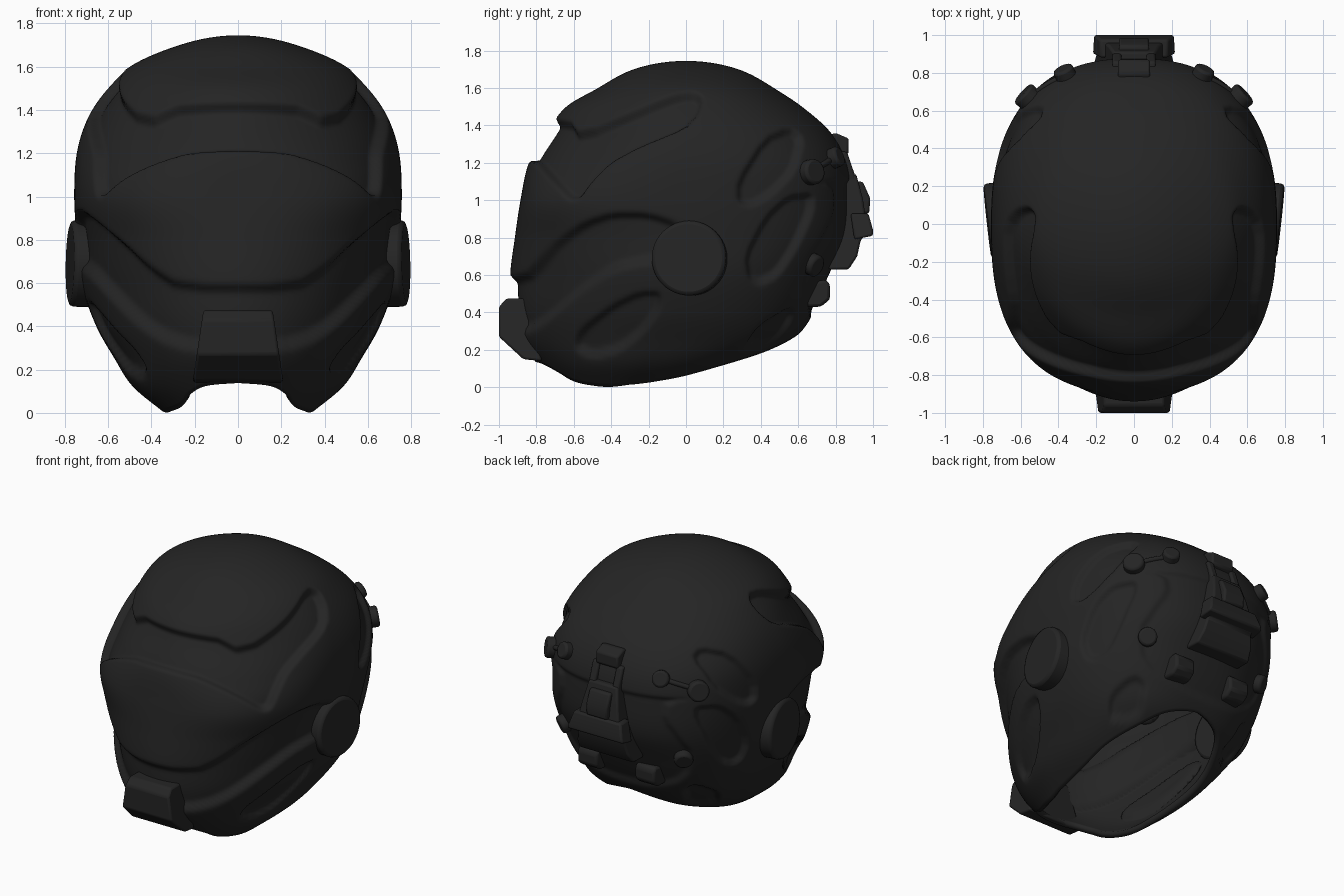
import bpy, bmesh, math
from mathutils import Vector

cube = bpy.data.objects.get("Cube")
if cube:
    bpy.data.objects.remove(cube, do_unlink=True)

black = bpy.data.materials.new("matte_black")
black.use_nodes = True
shade = (0.018, 0.018, 0.018, 1)
black.diffuse_color = shade
black.node_tree.nodes["Principled BSDF"].inputs["Base Color"].default_value = shade

TOP = 1.745


def add_object(name, bm, bevel=0.0, angle=35):
    mesh = bpy.data.meshes.new(name)
    bm.to_mesh(mesh)
    bm.free()
    mesh.materials.append(black)
    obj = bpy.data.objects.new(name, mesh)
    bpy.context.collection.objects.link(obj)
    if bevel:
        mod = obj.modifiers.new("soft_edges", 'BEVEL')
        mod.width, mod.segments = bevel, 2
    bpy.ops.object.select_all(action='DESELECT')
    obj.select_set(True)
    bpy.context.view_layer.objects.active = obj
    bpy.ops.object.shade_smooth_by_angle(angle=math.radians(angle))
    return obj


def spline(keys, values, t):
    """Smooth interpolation through the given keys."""
    i = 0
    while i < len(keys) - 2 and t > keys[i + 1]:
        i += 1

    def slope(k):
        a, b = max(k - 1, 0), min(k + 1, len(keys) - 1)
        return (values[b] - values[a]) / (keys[b] - keys[a])
    h = keys[i + 1] - keys[i]
    s = (t - keys[i]) / h
    low, high = values[i], values[i + 1]
    ease = s * s * (3 - 2 * s)
    return (low + (high - low) * ease + h * s * (1 - s) ** 2 * slope(i)
            - h * s * s * (1 - s) * slope(i + 1))


def drop(z):
    return math.sqrt(max(0, 1 - z / TOP))


# Shell sections: height, half width, front, back, centre, front and back squareness
sections = [
    (TOP, 0, 0, 0, 0, 2, 2), (1.7, .27, -.28, .28, 0, 2, 2), (1.6, .5, -.47, .47, 0, 1.95, 2.1),
    (1.5, .605, -.64, .62, 0, 1.85, 2.2), (1.36, .695, -.745, .775, 0, 1.85, 2.3),
    (1.2, .745, -.84, .86, 0, 2.1, 2.4), (1, .757, -.885, .885, 0, 2.6, 2.4),
    (.8, .745, -.915, .87, 0, 2.25, 2.4), (.6, .725, -.94, .785, -.02, 2, 2.4),
    (.4, .655, -.935, .685, -.05, 2, 2.5), (.25, .57, -.89, .57, -.12, 2, 2.7),
    (.12, .485, -.79, .36, -.22, 2, 2.6), (0, .34, -.68, .15, -.32, 2, 2.4)]
section_keys = [drop(s[0]) for s in sections]
section_cols = list(zip(*sections))

# Lower rim: angle from the front, height
rim = [(0, .135), (18, .12), (30, .08), (40, .035), (55, .01), (80, 0), (110, .045),
       (130, .11), (150, .18), (165, .25), (180, .3)]
rim_keys, rim_heights = zip(*rim)


def shell_point(angle, u):
    w, front, back, mid, fore, aft = (spline(section_keys, c, u) for c in section_cols[1:])
    c = math.cos(angle)
    p = 2 / (fore if c > 0 else aft)
    x = w * max(0, math.sin(angle)) ** p
    y = mid + ((front if c > 0 else back) - mid) * abs(c) ** p
    return Vector((x, y, TOP * (1 - u * u)))


def rounded(points):
    """Cut the corners of a closed outline once."""
    out = []
    for i, a in enumerate(points):
        a, b = Vector(a), Vector(points[(i + 1) % len(points)])
        out += [a.lerp(b, .2), a.lerp(b, .8)]
    return out


def depth_inside(outline, y, z):
    """Distance to the outline, positive inside and zero outside."""
    inside, best = False, 9.0
    for i, b in enumerate(outline):
        a = outline[i - 1]
        dy, dz = b.x - a.x, b.y - a.y
        py, pz = y - a.x, z - a.y
        t = min(1, max(0, (py * dy + pz * dz) / (dy * dy + dz * dz)))
        best = min(best, (py - dy * t) ** 2 + (pz - dz * t) ** 2)
        if (a.y > z) != (b.y > z) and y < a.x + dy * (z - a.y) / dz:
            inside = not inside
    return math.sqrt(best) if inside else 0.0


# Recesses as side outlines with a depth and a wall width
brow_band = [(-1.1, 1.24), (-.83, 1.22), (-.72, 1.1), (-.63, 1), (-.57, 1), (-.5, 1.1),
             (-.4, 1.2), (-.25, 1.28), (0, 1.38), (.08, 1.47), (.1, 1.55), (.05, 1.59),
             (-.05, 1.58), (-.2, 1.52), (-.57, 1.36), (-.63, 1.44), (-1.1, 1.46)]
cheek_channel = [(-1.1, .6), (-.88, .6), (-.8, .68), (-.7, .79), (-.55, .89), (-.4, .94),
                 (-.2, .94), (-.02, .88), (0, .66), (-.2, .66), (-.38, .62), (-.55, .51),
                 (-.75, .34), (-.86, .28), (-1.1, .28)]
jaw_pocket = [(-.61, .2), (-.58, .3), (-.4, .44), (-.25, .51), (-.13, .51), (-.13, .42),
              (-.22, .29), (-.35, .19), (-.5, .15)]
side_oval = [(.33, .57), (.31, .7), (.42, .91), (.55, 1.03), (.69, 1.04), (.69, .94),
             (.6, .74), (.5, .59), (.4, .54)]
upper_oval = [(.27, .98), (.27, 1.1), (.42, 1.34), (.56, 1.4), (.64, 1.34), (.59, 1.15),
              (.46, 1.02), (.35, .96)]
lower_oval = [(.3, .21), (.38, .33), (.56, .44), (.6, .38), (.5, .23), (.4, .19)]
rear_panel = [(.64, 1.1), (.78, 1.07), (.79, .95), (.72, .8), (.65, .7), (.61, .5),
              (.7, .3), (1.1, .3), (1.1, 1.13)]
recesses = [(rounded(o), d, w) for o, d, w in (
    (brow_band, .05, .03), (cheek_channel, .045, .045), (jaw_pocket, .035, .028),
    (side_oval, .035, .028), (upper_oval, .035, .028), (lower_oval, .03, .028),
    (rear_panel, .02, .03))]

# Helmet shell: one half, then mirrored and thickened
COLS, ROWS = 180, 150
bm = bmesh.new()
crown = bm.verts.new((0, 0, TOP))
grid = []
for j in range(ROWS + 1):
    row = []
    for i in range(COLS + 1):
        angle = math.pi * i / COLS
        u_end = drop(spline(rim_keys, rim_heights, math.degrees(angle)))
        row.append(bm.verts.new(shell_point(angle, u_end * (j + 3) / (ROWS + 3))))
    grid.append(row)
for i in range(COLS):
    bm.faces.new((crown, grid[0][i], grid[0][i + 1]))
    for j in range(ROWS):
        bm.faces.new((grid[j][i], grid[j + 1][i], grid[j + 1][i + 1], grid[j][i + 1]))
bm.normal_update()
surface = []
for v in bm.verts:
    n = v.normal.copy()
    if v.co.x < 1e-5:
        n.x = v.co.x = 0
        n.normalize()
    y, z = v.co.y, v.co.z
    sink = 0
    for outline, depth, wall in recesses:
        t = min(1, depth_inside(outline, y, z) / wall)
        sink = max(sink, depth * t * t * (3 - 2 * t))
    v.co -= n * sink
    surface.append((v.co.copy(), n))
shell = add_object("helmet_shell", bm, angle=60)
mirror = shell.modifiers.new("mirror", 'MIRROR')
mirror.merge_threshold = 1e-5
relax = shell.modifiers.new("relax", 'SMOOTH')
relax.factor, relax.iterations = .5, 2
wall = shell.modifiers.new("wall", 'SOLIDIFY')
wall.thickness, wall.offset = .04, -1


def on_surface(y, z):
    return min(surface, key=lambda s: (s[0].y - y) ** 2 + (s[0].z - z) ** 2)


def disc(name, centre, normal, radius, depth, bevel):
    for side, x in (("left", 1), ("right", -1)):
        flip = Vector((x, 1, 1))
        n, c = normal * flip, centre * flip
        bm = bmesh.new()
        bmesh.ops.create_cone(bm, cap_ends=True, segments=48, radius1=radius,
                              radius2=radius, depth=depth)
        bm.transform(n.to_track_quat('Z', 'Y').to_matrix().to_4x4())
        bmesh.ops.translate(bm, verts=bm.verts[:], vec=c)
        add_object(name + "_" + side, bm, bevel)


def block(name, profile, wide_low, wide_high, shift=0, bevel=.012):
    """Side profile extruded across x, with a width that changes with height."""
    low, high = min(p[1] for p in profile), max(p[1] for p in profile)
    bm = bmesh.new()
    ends = []
    for sign in (-1, 1):
        ring = []
        for y, z in profile:
            half = wide_low + (wide_high - wide_low) * (z - low) / (high - low)
            ring.append(bm.verts.new((shift + sign * half, y, z)))
        bm.faces.new(ring)
        ends.append(ring)
    for i in range(len(profile)):
        bm.faces.new((ends[0][i - 1], ends[0][i], ends[1][i], ends[1][i - 1]))
    bmesh.ops.recalc_face_normals(bm, faces=bm.faces[:])
    add_object(name, bm, bevel)


# Ear discs and rear strap knobs
disc("ear_disc", Vector((.717, .02, .69)), Vector((1, -.11, .02)).normalized(), .2, .12, .02)
for name, y, z, radius in (("strap_knob", .66, 1.15, .068), ("upper_knob", .785, 1.22, .055),
                           ("lower_knob", .67, .66, .06)):
    co, n = on_surface(y, z)
    disc(name, co + n * .012, n, radius, .07, .014)

# Straps between the knobs
for side, x in (("left", 1), ("right", -1)):
    curve = bpy.data.curves.new("knob_strap_" + side, 'CURVE')
    curve.dimensions, curve.bevel_depth = '3D', .016
    path = curve.splines.new('POLY')
    stops = [on_surface(.66 + .03 * k, 1.15 + .0175 * k)[0] for k in range(5)]
    path.points.add(len(stops) - 1)
    for point, co in zip(path.points, stops):
        point.co = (co.x * x, co.y, co.z, 1)
    curve.materials.append(black)
    bpy.context.collection.objects.link(bpy.data.objects.new(curve.name, curve))

# Chin block
block("chin_block", [(-.83, .475), (-.96, .475), (-1, .43), (-1, .27), (-.87, .15), (-.77, .14)],
      .21, .16)

# Rear mount: shroud, catch, top bracket, side arms and feet
block("rear_shroud", [(.78, 1.14), (.91, 1.14), (.945, 1.01), (.975, .82), (.935, .79),
                      (.915, .7), (.87, .63), (.76, .63)], .21, .11)
block("shroud_lip", [(.88, .93), (.975, .93), (1, .84), (1, .81), (.9, .79)], .22, .18)
block("shroud_catch", [(.88, 1.1), (.945, 1.1), (.985, 1.01), (.98, .93), (.88, .93)], .08, .08)
block("top_bracket", [(.74, 1.34), (.8, 1.36), (.87, 1.33), (.87, 1.25), (.78, 1.2)],
      .085, .085)
for side, x in (("left", 1), ("right", -1)):
    block("bracket_arm_" + side, [(.78, 1.26), (.86, 1.26), (.915, 1.1), (.8, 1.1)],
          .025, .025, x * .09)
    block("rear_foot_" + side, [(.64, .56), (.75, .575), (.77, .55), (.77, .47), (.72, .43), (.62, .43)],
          .075, .075, x * .22, .018)
